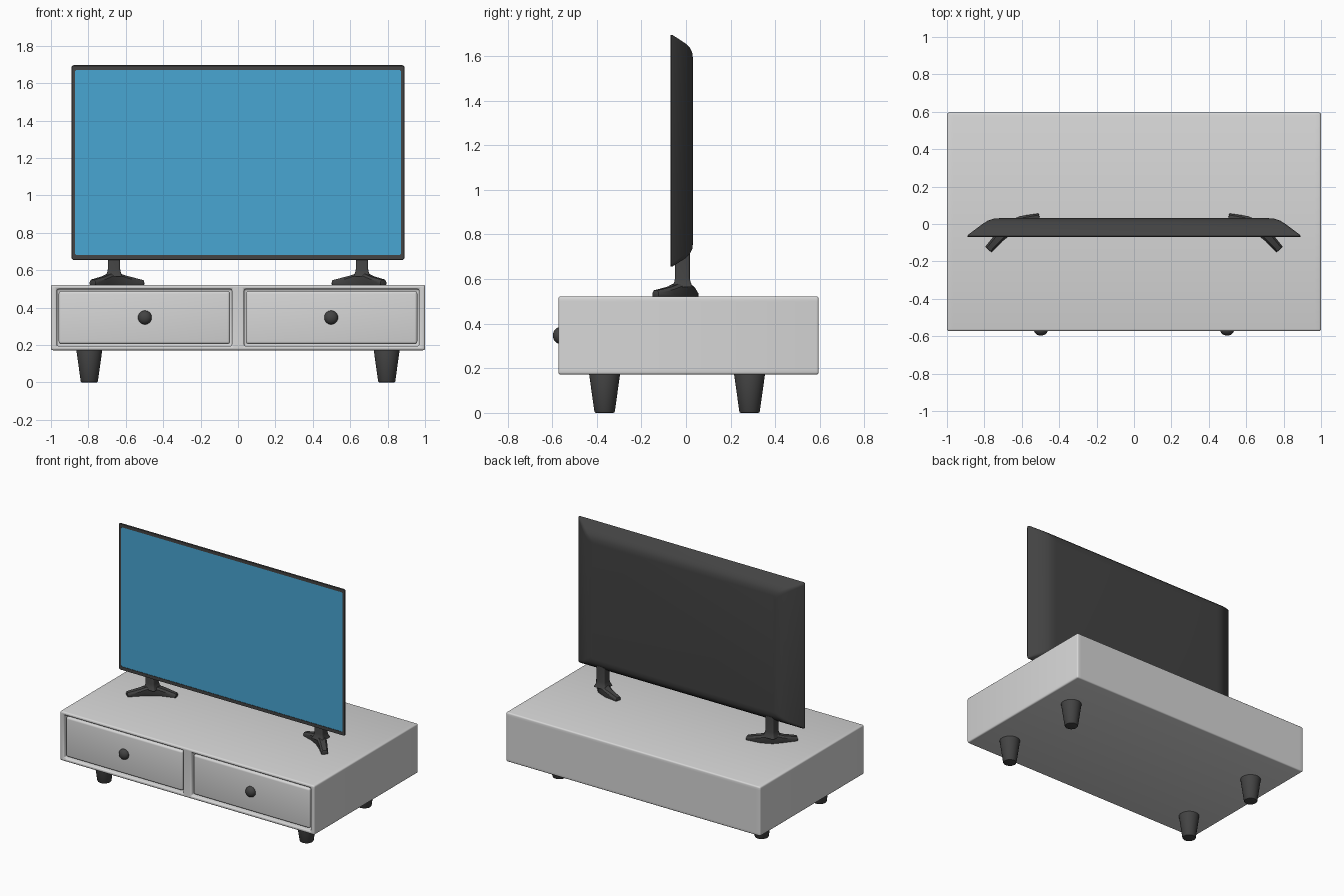
import bpy, bmesh, math
from mathutils import Vector, Matrix

if "Cube" in bpy.data.objects:
    bpy.data.objects.remove(bpy.data.objects["Cube"], do_unlink=True)


def material(name, rgb):
    m = bpy.data.materials.new(name)
    m.use_nodes = True
    m.diffuse_color = (*rgb, 1)
    m.node_tree.nodes["Principled BSDF"].inputs["Base Color"].default_value = (*rgb, 1)
    return m


WHITE = material("cabinet_white", (0.68, 0.68, 0.68))
DARK = material("dark_plastic", (0.056, 0.056, 0.056))
BLUE = material("screen_blue", (0.066, 0.38, 0.65))


def finish(bm, name, mat):
    bmesh.ops.recalc_face_normals(bm, faces=bm.faces)
    mesh = bpy.data.meshes.new(name)
    bm.to_mesh(mesh)
    bm.free()
    mesh.materials.append(mat)
    ob = bpy.data.objects.new(name, mesh)
    bpy.context.collection.objects.link(ob)
    bpy.ops.object.select_all(action='DESELECT')
    ob.select_set(True)
    bpy.context.view_layer.objects.active = ob
    bpy.ops.object.shade_smooth_by_angle(angle=math.radians(35))
    return ob


def round_edges(bm, width, segments=3, limit=0.6):
    bm.normal_update()
    edges = [e for e in bm.edges if e.is_manifold and e.calc_face_angle() > limit]
    bmesh.ops.bevel(bm, geom=edges, offset=width, segments=segments,
                    profile=0.5, affect='EDGES', clamp_overlap=True)


def box_mesh(lo, hi):
    lo, hi = Vector(lo), Vector(hi)
    bm = bmesh.new()
    bmesh.ops.create_cube(bm, size=1, matrix=Matrix.Translation((lo + hi) / 2)
                          @ Matrix.Diagonal((*(hi - lo), 1)))
    return bm


def rounded_rect(w, h, r, n=4):
    """Points round a rectangle of half sizes w, h with corner radius r."""
    pts = []
    for k, (sx, sy) in enumerate([(1, 1), (-1, 1), (-1, -1), (1, -1)]):
        for i in range(n + 1):
            a = math.pi / 2 * (k + i / n)
            pts.append((sx * (w - r) + r * math.cos(a), sy * (h - r) + r * math.sin(a)))
    return pts


def loft(rings):
    """Skin closed rings of equal length and cap both ends."""
    bm = bmesh.new()
    vs = [[bm.verts.new(p) for p in ring] for ring in rings]
    n = len(vs[0])
    for a, b in zip(vs, vs[1:]):
        for i in range(n):
            j = (i + 1) % n
            bm.faces.new((a[i], a[j], b[j], b[i]))
    bm.faces.new(vs[0])
    bm.faces.new(vs[-1])
    bmesh.ops.recalc_face_normals(bm, faces=bm.faces)
    return bm


def upright_ring(y, half_x, z0, z1, r):
    return [(x, y, (z0 + z1) / 2 + z) for x, z in rounded_rect(half_x, (z1 - z0) / 2, r)]


# Cabinet with two drawer openings
bm = box_mesh((-1, -0.572, 0.172), (1, 0.595, 0.522))
cuts = [((x, 0, 0), (1, 0, 0)) for x in (-0.968, -0.033, 0.033, 0.968)]
cuts += [((0, 0, z), (0, 0, 1)) for z in (0.194, 0.499)]
for co, no in cuts:
    bmesh.ops.bisect_plane(bm, geom=bm.verts[:] + bm.edges[:] + bm.faces[:],
                           plane_co=co, plane_no=no)
bm.normal_update()
openings = []
for f in bm.faces:
    c = f.calc_center_median()
    if f.normal.y < -0.9 and abs(abs(c.x) - 0.5) < 0.1 and 0.3 < c.z < 0.4:
        openings.append(f)
pushed = bmesh.ops.extrude_discrete_faces(bm, faces=openings)["faces"]
bmesh.ops.translate(bm, verts=[v for f in pushed for v in f.verts], vec=(0, 0.1, 0))
round_edges(bm, 0.01)
finish(bm, "cabinet", WHITE)

# Drawers, knobs and legs
for s, side in ((1, "left"), (-1, "right")):
    bm = box_mesh((s * 0.5005 - 0.458, -0.566, 0.205), (s * 0.5005 + 0.458, -0.46, 0.488))
    round_edges(bm, 0.014, 4)
    finish(bm, side + "_drawer", WHITE)

    bm = bmesh.new()
    bmesh.ops.create_uvsphere(bm, u_segments=24, v_segments=14, radius=0.037,
                              matrix=Matrix.Translation((s * 0.498, -0.567, 0.347))
                              @ Matrix.Diagonal((1, 0.8, 1, 1)))
    finish(bm, side + "_knob", DARK)

    for y, end in ((-0.365, "front"), (0.285, "back")):
        bm = bmesh.new()
        bmesh.ops.create_cone(bm, cap_ends=True, segments=32, radius1=0.045, radius2=0.07,
                              depth=0.178, matrix=Matrix.Translation((s * 0.795, y, 0.089)))
        round_edges(bm, 0.006, 2)
        finish(bm, f"{end}_{side}_leg", DARK)

# Television casing: recessed front, thin bezel, curved back
rings = [upright_ring(-0.062, 0.872, 0.68, 1.671, 0.012),
         upright_ring(-0.07, 0.872, 0.68, 1.671, 0.012),
         upright_ring(-0.07, 0.888, 0.657, 1.693, 0.012),
         upright_ring(-0.065, 0.891, 0.655, 1.696, 0.014),
         upright_ring(-0.058, 0.887, 0.658, 1.693, 0.014),
         upright_ring(0.0, 0.81, 0.695, 1.655, 0.02),
         upright_ring(0.018, 0.781, 0.714, 1.637, 0.02),
         upright_ring(0.028, 0.752, 0.735, 1.615, 0.02),
         upright_ring(0.031, 0.72, 0.76, 1.59, 0.02)]
finish(loft(rings), "television_casing", DARK)

# Screen plate
rings = [upright_ring(y, 0.872, 0.68, 1.671, 0.012) for y in (-0.067, -0.0615)]
finish(loft(rings), "screen", BLUE)

# Stands: bent foot (x, y, half width, top) and upright neck, one each side
FOOT = [(0.778, -0.137, 0.022, 0.549), (0.72, -0.072, 0.027, 0.566),
        (0.667, -0.02, 0.034, 0.59), (0.6, 0.014, 0.03, 0.57), (0.505, 0.036, 0.021, 0.546)]
for s, side in ((1, "left"), (-1, "right")):
    rings = []
    for i, (x, y, w, top) in enumerate(FOOT):
        a, b = FOOT[max(i - 1, 0)], FOOT[min(i + 1, len(FOOT) - 1)]
        across = Vector((a[1] - b[1], b[0] - a[0], 0)).normalized()
        ring = []
        for k, z in ((-1, 0.521), (1, 0.521), (1, top - 0.012),
                     (0.6, top), (-0.6, top), (-1, top - 0.012)):
            p = Vector((x, y, z)) + across * w * k
            ring.append((s * p.x, p.y, p.z))
        rings.append(ring)
    bm = loft(rings)
    round_edges(bm, 0.004, 2, 0.9)
    finish(bm, side + "_stand_foot", DARK)

    rings = [[(s * 0.663 + x, y - 0.016, z) for x, y in rounded_rect(w, w, 0.01)]
             for z, w in ((0.565, 0.046), (0.585, 0.037), (0.605, 0.033), (0.74, 0.033))]
    finish(loft(rings), side + "_stand_neck", DARK)
